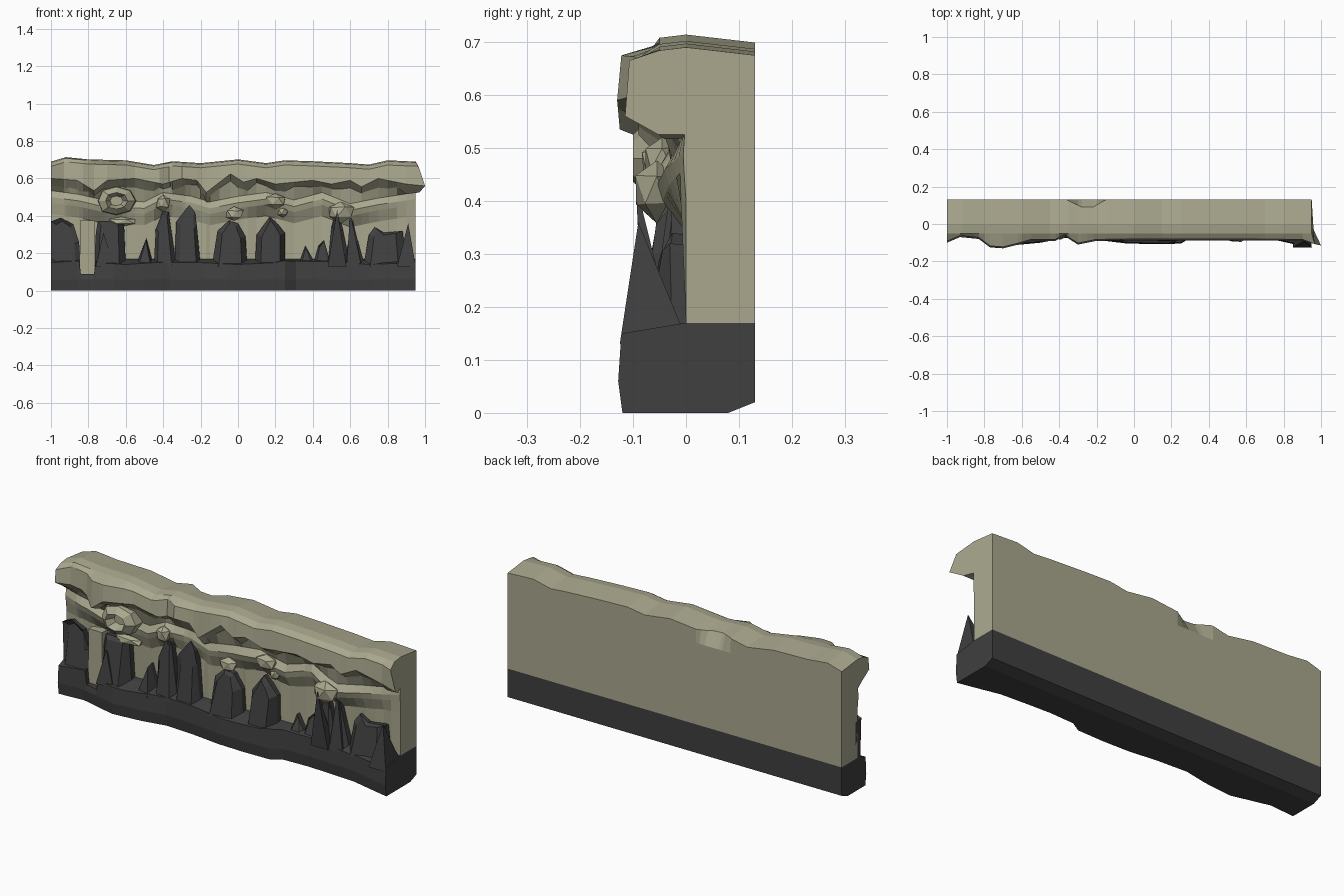
import bpy, bmesh, random
from math import pi, sin, cos
from mathutils import Vector, Matrix

if "Cube" in bpy.data.objects:
    bpy.data.objects.remove(bpy.data.objects["Cube"])

random.seed(4)


def material(name, col):
    m = bpy.data.materials.new(name)
    m.diffuse_color = (*col, 1)
    m.use_nodes = True
    m.node_tree.nodes["Principled BSDF"].inputs["Base Color"].default_value = m.diffuse_color
    return m


STONE = material("pale_stone", (0.40, 0.39, 0.27))
DARK = material("dark_rock", (0.05, 0.05, 0.052))


def finish(bm, name, mat):
    bmesh.ops.recalc_face_normals(bm, faces=bm.faces)
    me = bpy.data.meshes.new(name)
    bm.to_mesh(me)
    bm.free()
    me.materials.append(mat)
    ob = bpy.data.objects.new(name, me)
    bpy.context.collection.objects.link(ob)
    return ob


def lerp(table, x):
    if x <= table[0][0]:
        return table[0][1]
    for (a, va), (b, vb) in zip(table, table[1:]):
        if x <= b:
            return va + (vb - va) * (x - a) / (b - a)
    return table[-1][1]


def loft(sections, name, mat):
    bm = bmesh.new()
    rings = [[bm.verts.new(p) for p in s] for s in sections]
    n = len(rings[0])
    for a, b in zip(rings, rings[1:]):
        for i in range(n):
            j = (i + 1) % n
            bm.faces.new((a[i], a[j], b[j], b[i]))
    bm.faces.new(rings[0])
    bm.faces.new(rings[-1])
    return finish(bm, name, mat)


# Outlines along the length: top height, lip height, lip depth, ledge height and depth
TOP = [(-1, .69), (-.92, .714), (-.8, .702), (-.6, .697), (-.45, .672), (-.35, .692),
       (-.2, .682), (0, .702), (.15, .682), (.25, .697), (.4, .692), (.6, .682),
       (.7, .674), (.8, .697), (.95, .69)]
LIP = [(-1, .6), (-.86, .59), (-.77, .535), (-.7, .59), (-.55, .6), (-.4, .57), (-.3, .6),
       (-.22, .59), (-.17, .525), (-.04, .625), (.03, .58), (.1, .6), (.2, .57), (.4, .59),
       (.5, .57), (.6, .59), (.66, .555), (.75, .6), (.85, .58), (.95, .56)]
FRONT = [(-1, -.1), (-.93, -.07), (-.83, -.08), (-.77, -.125), (-.7, -.13), (-.62, -.11),
         (-.55, -.09), (-.42, -.09), (-.37, -.065), (-.3, -.11), (-.2, -.09), (0, -.088),
         (.5, -.088), (.9, -.09), (.95, -.115)]
LEDGE = [(-1, .47), (-.85, .45), (-.72, .42), (-.5, .41), (-.4, .46), (-.25, .44), (-.15, .41),
         (0, .44), (.15, .46), (.3, .42), (.45, .46), (.6, .4), (.75, .43), (.95, .46)]
DEPTH = [(-1, -.01), (-.9, -.04), (-.7, -.06), (-.55, -.03), (-.4, -.06), (-.28, -.02),
         (-.1, -.03), (.05, -.05), (.2, -.06), (.4, -.02), (.55, -.06), (.75, -.04), (.95, -.005)]
BACK = [(-1, .13), (-.36, .13), (-.28, .09), (-.22, .09), (-.15, .13), (.95, .13)]

xs = sorted({p[0] for t in (TOP, LIP, FRONT, LEDGE, DEPTH, BACK) for p in t})
sections = []
for x in xs:
    t, l, f = lerp(TOP, x), lerp(LIP, x), lerp(FRONT, x)
    g, d = lerp(LEDGE, x), lerp(DEPTH, x)
    w = 0 if abs(x) > .94 else random.uniform(-.02, .015)
    e = .05 if x > .94 else 0
    sections.append([(x, .13, .17), (x, .13, .60), (x, lerp(BACK, x), t - .015), (x, 0, t),
                     (x, -.05, t - .006), (x + e * .3, f + .008, t - .025), (x + e, f, l),
                     (x + e * .4, f * .45, l - .035 + w), (x, d * .5, g + .065),
                     (x, d, g + .03), (x, d * .8, g), (x, w * .5, g - .06), (x, 0, .17)])
loft(sections, "stone_wall", STONE)

# Dark foundation with an uneven front and a notch for the pillar
BASE_Y = [(-1, -.075), (-.86, -.065), (-.66, -.115), (-.5, -.1), (-.37, -.075), (-.2, -.085),
          (-.05, -.103), (.1, -.108), (.25, -.105), (.31, -.07), (.45, -.065), (.56, -.07),
          (.73, -.08), (.82, -.1), (.95, -.128)]
BASE_Z = [(-1, .15), (-.85, .16), (-.84, .09), (-.77, .09), (-.76, .15), (-.6, .14), (-.45, .15),
          (-.2, .15), (0, .14), (.2, .15), (.24, .16), (.5, .155), (.7, .14), (.95, .15)]
sections = []
for x in sorted({p[0] for p in BASE_Y + BASE_Z}):
    y, z = lerp(BASE_Y, x), lerp(BASE_Z, x)
    notch = z < .1
    sections.append([(x, .13, .02), (x, .13, .17), (x, 0, .17), (x, -.03, z if notch else .165),
                     (x, y + .006, z), (x, y, .06), (x, y + .008, 0), (x, .08, 0)])
loft(sections, "foundation", DARK)


# Jagged dark rocks: an outline at the wall and a smaller leaning one in front
def rock(pts, i):
    cx = sum(p[0] for p in pts) / len(pts)
    hi = max(p[1] for p in pts)
    yf = lerp(BASE_Y, cx) + .012
    rings = []
    for y0, sx, sz in ((.015, 1, .97), (-.03, 1, 1), (yf, .65, .93)):
        ring = []
        for x, z in pts:
            k = max(0, (z - .13) / (hi - .13))
            y = y0 + (.04 * k if y0 == yf else 0) + random.uniform(-.006, .006)
            ring.append((cx + (x - cx) * sx, y, .13 + (z - .13) * sz))
        rings.append(ring)
    loft(rings, f"rock_{i}", DARK)


ROCKS = [
    [(-1, .13), (-1, .37), (-.95, .39), (-.88, .355), (-.85, .26), (-.84, .13)],
    [(-.77, .13), (-.76, .31), (-.75, .37), (-.61, .37), (-.6, .13)],
    [(-.55, .13), (-.49, .28), (-.45, .13)],
    [(-.45, .13), (-.44, .33), (-.4, .43), (-.37, .42), (-.33, .13)],
    [(-.34, .13), (-.33, .37), (-.26, .46), (-.23, .42), (-.22, .35), (-.2, .13)],
    [(-.14, .13), (-.11, .32), (-.05, .375), (.0, .36), (.04, .29), (.05, .13)],
    [(.09, .13), (.1, .3), (.17, .395), (.21, .36), (.25, .31), (.25, .13)],
    [(.32, .13), (.36, .24), (.42, .13)],
    [(.4, .13), (.43, .24), (.46, .27), (.5, .13)],
    [(.48, .13), (.5, .34), (.53, .45), (.56, .33), (.6, .13)],
    [(.56, .13), (.6, .3), (.61, .39), (.64, .27), (.68, .13)],
    [(.67, .13), (.7, .3), (.73, .34), (.78, .31), (.88, .32), (.9, .13)],
]
for i, pts in enumerate(ROCKS):
    rock(pts, i)

# Pointed corner rocks and two tall slivers
def spike(x, y, w, d, tip, i):
    bm = bmesh.new()
    base = [bm.verts.new((x + w * a, y + d * b, .13)) for a, b in ((-1, -1), (1, -1), (1, 1), (-1, 1))]
    a = bm.verts.new(tip)
    for k in range(4):
        bm.faces.new((base[k], base[(k + 1) % 4], a))
    bm.faces.new(base)
    finish(bm, f"spike_{i}", DARK)


spike(.9, -.06, .05, .065, (.91, -.09, .36), 0)
spike(.53, -.05, .05, .03, (.53, -.095, .435), 1)
spike(.62, -.04, .04, .03, (.6, -.03, .42), 2)
spike(-.71, -.06, .05, .04, (-.72, -.07, .31), 3)

# Pale pillar standing in the foundation notch
bm = bmesh.new()
bmesh.ops.create_cube(bm, size=1, matrix=Matrix.Translation((-.805, -.01, .23))
                      @ Matrix.Diagonal((.08, .06, .29, 1)))
finish(bm, "pillar", STONE)

# Rough boulders set into the ledge
for i, (x, y, z, rx, ry, rz) in enumerate([
        (-.4, -.05, .47, .04, .04, .05), (-.02, -.05, .41, .05, .035, .04),
        (.2, -.045, .48, .06, .04, .045), (.55, -.055, .42, .08, .045, .06),
        (.24, -.03, .42, .03, .03, .03), (-.62, -.02, .37, .09, .03, .025)]):
    bm = bmesh.new()
    bmesh.ops.create_icosphere(bm, subdivisions=1, radius=1)
    for v in bm.verts:
        s = random.uniform(.85, 1.1)
        v.co = Vector((x + v.co.x * rx * s, y + v.co.y * ry * s, z + v.co.z * rz * s))
    finish(bm, f"boulder_{i}", STONE)

# Ring-shaped stone with a hollow
bm = bmesh.new()
N = 8
rings = []
for k in range(N):
    a = 2 * pi * k / N
    s = random.uniform(.92, 1.06)
    rings.append([bm.verts.new((-.65 + cos(a) * r * s, y, .48 + sin(a) * r * .75 * s))
                  for r, y in ((.105, -.02), (.1, -.07), (.06, -.1), (.035, -.055))])
for k in range(N):
    p, q = rings[k], rings[(k + 1) % N]
    for j in range(3):
        bm.faces.new((p[j], p[j + 1], q[j + 1], q[j]))
bm.faces.new([r[3] for r in rings])
bm.faces.new([r[0] for r in rings])
finish(bm, "ring_stone", STONE)
